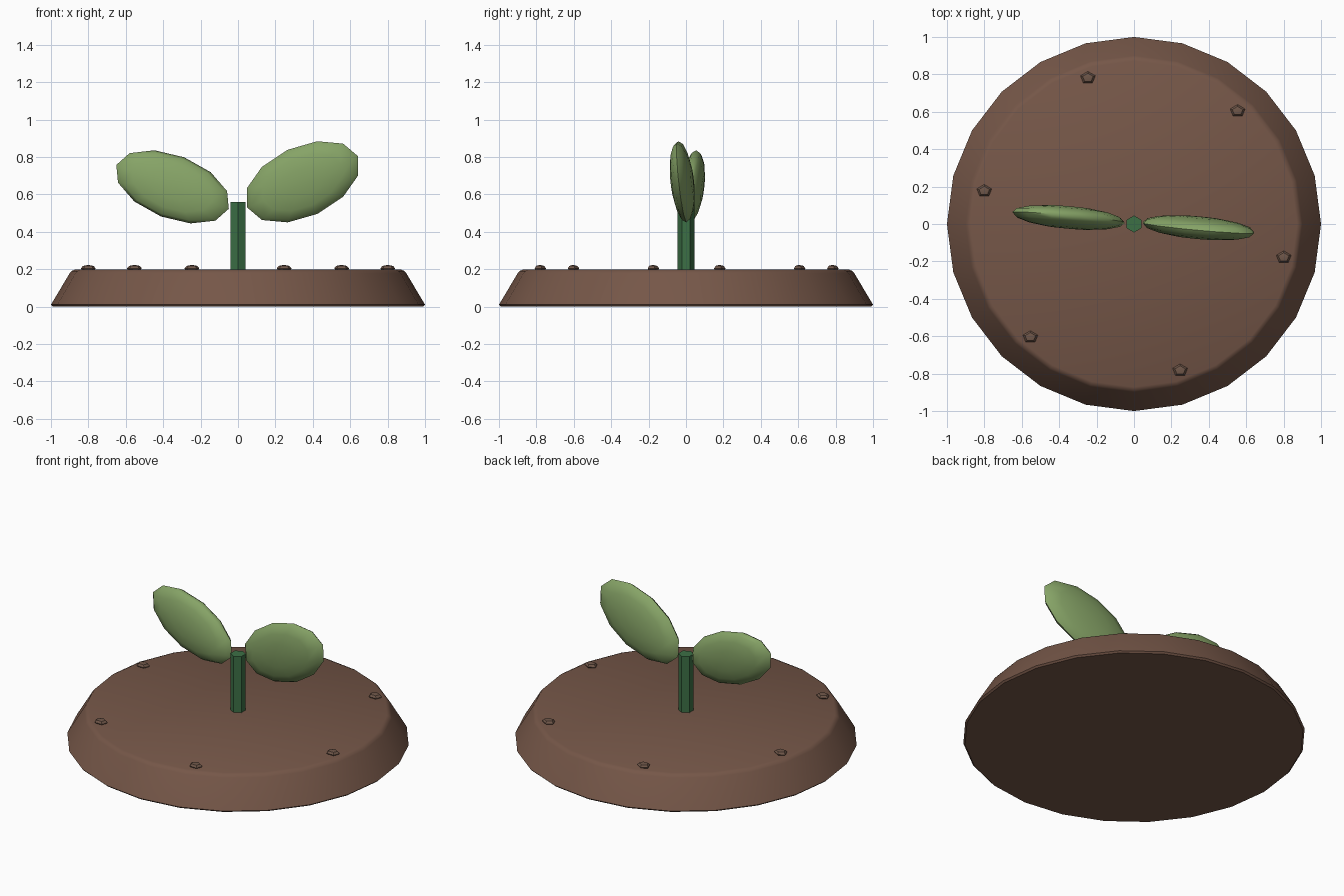
import bpy, bmesh, math
from mathutils import Matrix, Vector

cube = bpy.data.objects.get("Cube")
if cube:
    bpy.data.objects.remove(cube, do_unlink=True)


def material(name, rgb):
    m = bpy.data.materials.new(name)
    m.use_nodes = True
    m.diffuse_color = (*rgb, 1)
    m.node_tree.nodes["Principled BSDF"].inputs["Base Color"].default_value = (*rgb, 1)
    return m


SOIL = material("soil brown", (0.18, 0.095, 0.065))
PEBBLE = material("pebble brown", (0.16, 0.095, 0.067))
STEM = material("stem green", (0.045, 0.16, 0.06))
LEAF = material("leaf green", (0.24, 0.37, 0.135))


def finish(name, bm, mat, smooth=40):
    bmesh.ops.recalc_face_normals(bm, faces=bm.faces)
    mesh = bpy.data.meshes.new(name)
    bm.to_mesh(mesh)
    bm.free()
    mesh.materials.append(mat)
    obj = bpy.data.objects.new(name, mesh)
    bpy.context.collection.objects.link(obj)
    bpy.ops.object.select_all(action="DESELECT")
    obj.select_set(True)
    bpy.context.view_layer.objects.active = obj
    bpy.ops.object.shade_smooth_by_angle(angle=math.radians(smooth))
    return obj


def lathe(name, profile, sides, mat, turn=0.0):
    """Closed solid of stacked rings given as (radius, height)."""
    bm = bmesh.new()
    rings = []
    for r, z in profile:
        angles = [turn + math.tau * i / sides for i in range(sides)]
        rings.append([bm.verts.new((r * math.cos(a), r * math.sin(a), z)) for a in angles])
    for low, high in zip(rings, rings[1:]):
        for i in range(sides):
            j = (i + 1) % sides
            bm.faces.new((low[i], low[j], high[j], high[i]))
    bm.faces.new(rings[0][::-1])
    bm.faces.new(rings[-1])
    return finish(name, bm, mat)


def ellipsoid(name, segments, rings, matrix, mat, smooth):
    bm = bmesh.new()
    bmesh.ops.create_uvsphere(bm, u_segments=segments, v_segments=rings, radius=1, matrix=matrix)
    return finish(name, bm, mat, smooth)


# Soil mound with a softened rim
lathe("soil_mound", [(0.99, 0), (1.0, 0.01), (0.9, 0.178), (0.89, 0.19), (0.872, 0.198)], 24, SOIL)

# Hexagonal stem with a vertex facing front and back
lathe("stem", [(0.045, 0.19), (0.045, 0.56)], 6, STEM, math.pi / 2)

# Pebbles spaced evenly near the rim
for k in range(6):
    a = math.radians(47.5 + 60 * k)
    place = Matrix.Translation((0.82 * math.cos(a), 0.82 * math.sin(a), 0.204))
    ellipsoid(f"pebble_{k + 1}", 5, 4, place @ Matrix.Diagonal((0.042, 0.034, 0.019, 1)), PEBBLE, 30)


# Flattened leaves, each raised at the tip and leaning off the xz plane
def leaf(name, centre, size, pitch, lean):
    along = Vector((math.cos(pitch), 0, math.sin(pitch)))
    normal = Vector((0.07, 1, lean)).normalized()
    along = (along - normal * along.dot(normal)).normalized()
    across = normal.cross(along)
    turn = Matrix((along, across, normal)).transposed().to_4x4()
    ellipsoid(name, 12, 8, Matrix.Translation(centre) @ turn @ Matrix.Diagonal((*size, 1)), LEAF, 60)


leaf("left_leaf", (0.345, -0.02, 0.667), (0.328, 0.189, 0.06), math.radians(25), 0.07)
leaf("right_leaf", (-0.35, 0.035, 0.64), (0.324, 0.17, 0.06), math.radians(-21.5), -0.07)
